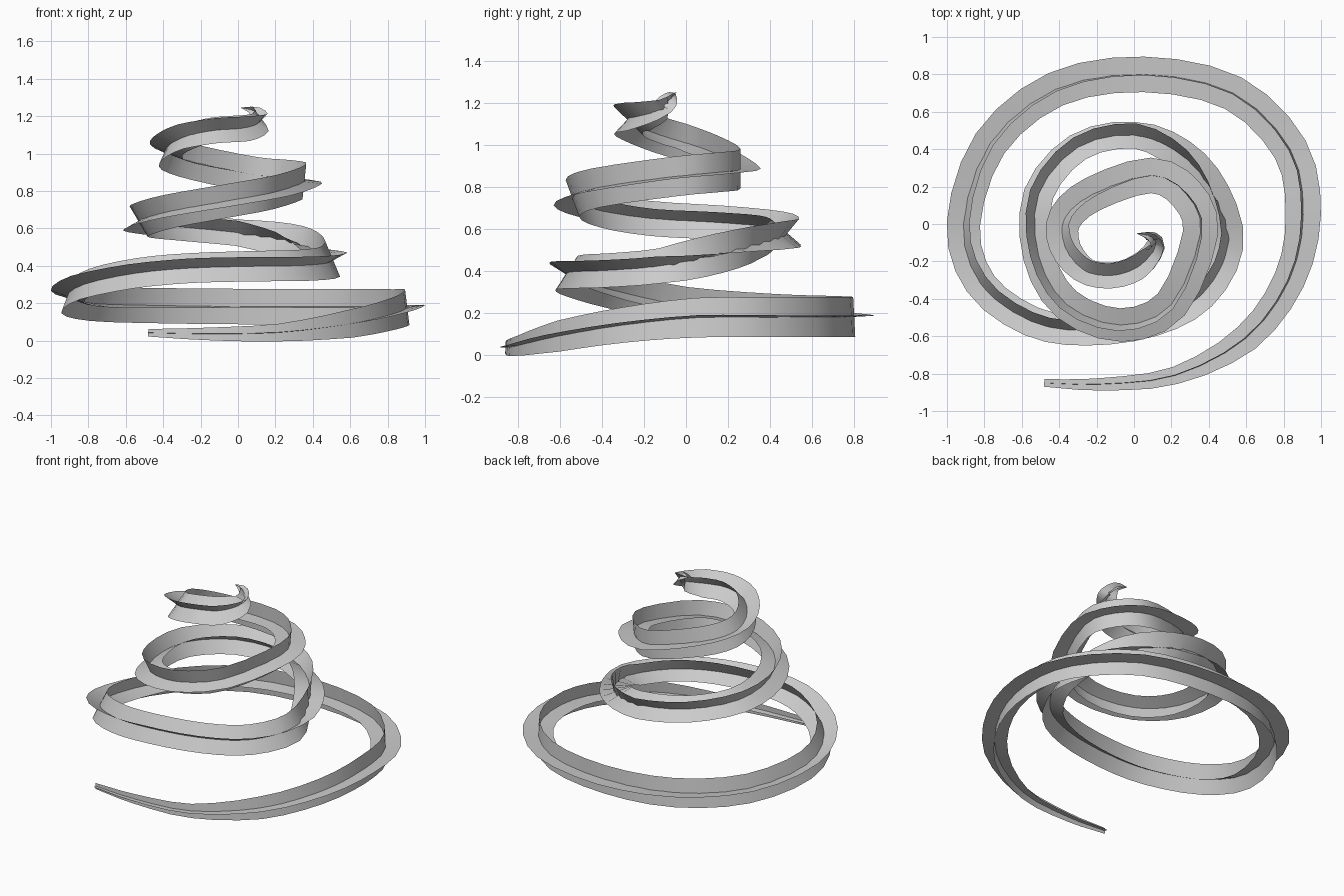
import bpy
from math import radians, sin, cos
from mathutils import Vector

if "Cube" in bpy.data.objects:
    bpy.data.objects.remove(bpy.data.objects["Cube"])

# Centre line of the spiral, from the ground tail to the tip
PATH = [Vector(p) for p in (
    (-.48, -.85, .042), (-.18, -.857, .036), (.22, -.81, .043), (.60, -.61, .09), (.83, -.30, .143),
    (.905, .05, .178), (.835, .40, .18), (.53, .70, .182), (.05, .80, .182), (-.42, .72, .187),
    (-.77, .43, .198), (-.912, .0, .235), (-.82, -.32, .302), (-.55, -.52, .36), (-.25, -.57, .388),
    (.10, -.52, .398), (.36, -.38, .403), (.50, -.12, .425), (.42, .16, .485), (.25, .37, .54),
    (0, .475, .577), (-.30, .41, .607), (-.51, .16, .63), (-.51, -.17, .65), (-.36, -.43, .693),
    (-.07, -.54, .745), (.20, -.43, .795), (.355, -.05, .85), (.28, .16, .87), (.09, .26, .887),
    (-.22, .16, .95), (-.37, .03, 1.00), (-.37, -.12, 1.045), (-.27, -.245, 1.095), (-.12, -.275, 1.125),
    (.02, -.23, 1.135), (.11, -.13, 1.165), (.09, -.07, 1.225), (.015, -.05, 1.245))]
# (path index, value) keys for half width and roll in degrees
WIDTH = ((0, .02), (1, .033), (2, .047), (3, .075), (5, .095), (35, .095), (36, .07), (37, .035), (38, .001))
ROLL = ((0, 2), (5, 7), (8, 3), (10, 12), (12, 28), (14, 33), (17, 28), (18, 0), (19, -25), (20, -42),
        (22, -32), (25, -20), (27, -7), (29, 0), (31, 18), (33, 42), (36, 45), (38, 45))
STEPS = 3


def key(keys, t):
    for (a, va), (b, vb) in zip(keys, keys[1:]):
        if t <= b:
            return va + (vb - va) * (t - a) / (b - a)
    return keys[-1][1]


def spline(t):
    i = min(int(t), len(PATH) - 2)
    u = t - i
    b, c = PATH[i], PATH[i + 1]
    a = PATH[i - 1] if i else 2 * b - c
    d = PATH[i + 2] if i + 2 < len(PATH) else 2 * c - b
    return b + .5 * u * (c - a + u * (2 * a - 5 * b + 4 * c - d + u * (3 * (b - c) + d - a)))


def ribbon(name, quarter_turn):
    """Flat strip swept along the spiral, optionally turned on its edge."""
    verts, faces = [], []
    n = (len(PATH) - 1) * STEPS
    for k in range(n + 1):
        t = k / STEPS
        p = spline(t)
        tangent = (spline(min(t + .05, len(PATH) - 1)) - spline(max(t - .05, 0))).normalized()
        out = tangent.cross(Vector((0, 0, 1))).normalized()
        up = out.cross(tangent)
        r = radians(key(ROLL, t) + quarter_turn)
        arm = (out * cos(r) + up * sin(r)) * key(WIDTH, t)
        verts += [p - arm, p + arm]
        if k:
            j = 2 * k
            faces.append((j - 2, j - 1, j + 1, j))
    mesh = bpy.data.meshes.new(name)
    mesh.from_pydata(verts, [], faces)
    obj = bpy.data.objects.new(name, mesh)
    bpy.context.collection.objects.link(obj)
    mesh.polygons.foreach_set("use_smooth", [True] * len(faces))
    return obj


# Two crossing strips form the plus-shaped section
ribbon("spiral_flat_strip", 0)
ribbon("spiral_upright_strip", 90)
